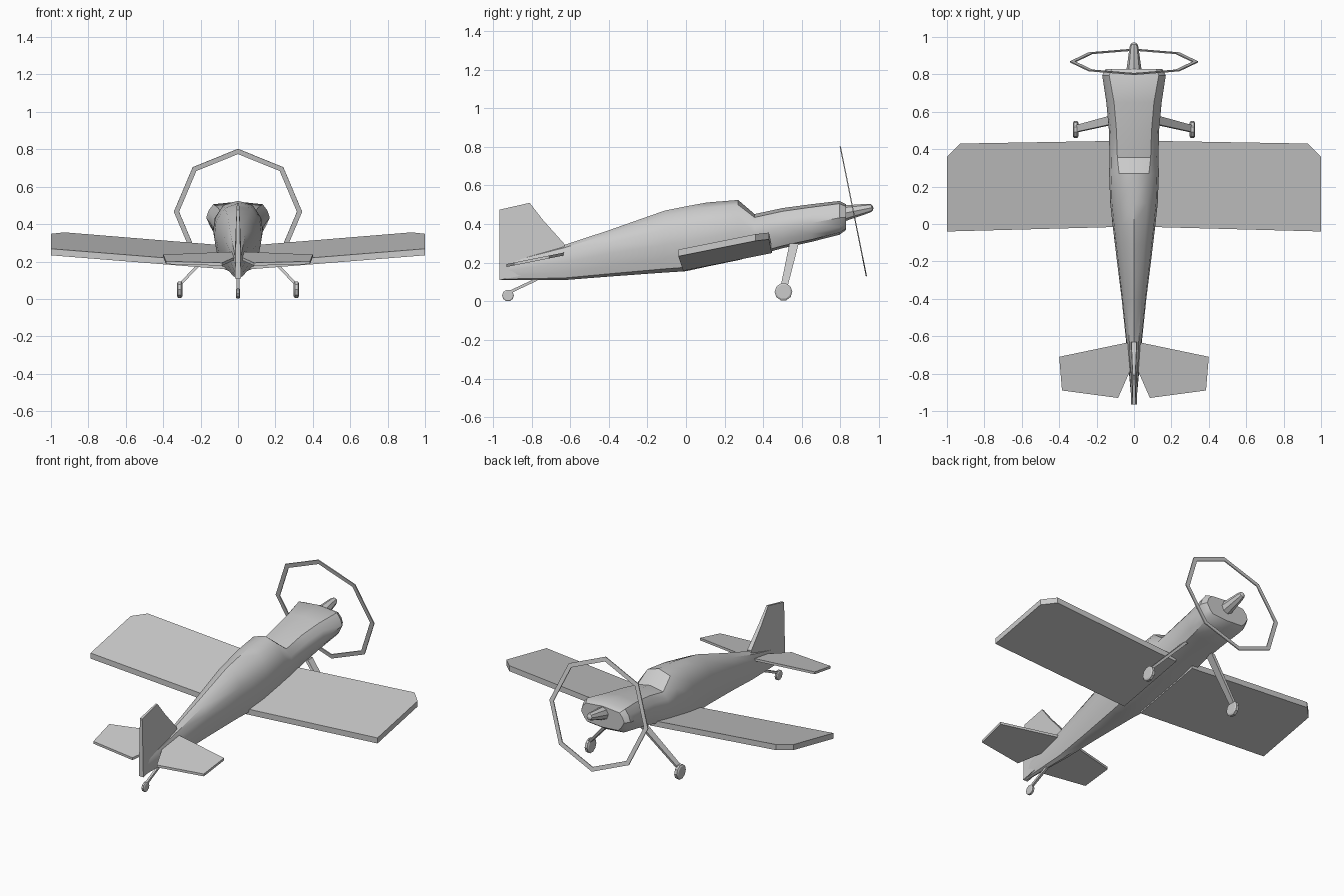
import bpy, bmesh
from math import cos, sin, pi, radians
from mathutils import Vector, Matrix

if "Cube" in bpy.data.objects:
    bpy.data.objects.remove(bpy.data.objects["Cube"])

PITCH = radians(11.4)


def finish(name, bm, smooth=None):
    bmesh.ops.recalc_face_normals(bm, faces=bm.faces)
    me = bpy.data.meshes.new(name)
    bm.to_mesh(me)
    bm.free()
    ob = bpy.data.objects.new(name, me)
    bpy.context.collection.objects.link(ob)
    if smooth:
        bpy.ops.object.select_all(action='DESELECT')
        ob.select_set(True)
        bpy.context.view_layer.objects.active = ob
        bpy.ops.object.shade_smooth_by_angle(angle=radians(smooth))
    return ob


def mirror(ob):
    mod = ob.modifiers.new("mirror", 'MIRROR')
    mod.use_axis = (True, False, False)
    return ob


def loft(name, rings, smooth=None):
    """Skin a list of equally long rings and cap both ends."""
    bm = bmesh.new()
    vs = [[bm.verts.new(p) for p in r] for r in rings]
    n = len(vs[0])
    for a, b in zip(vs, vs[1:]):
        for i in range(n):
            j = (i + 1) % n
            bm.faces.new((a[i], a[j], b[j], b[i]))
    bm.faces.new(vs[0])
    bm.faces.new(vs[-1])
    return finish(name, bm, smooth)


def axis_ring(y, r, n=8):
    """Ring around the tilted thrust line, y measured from the propeller centre."""
    m = Matrix.Translation((0, 0.867, 0.466)) @ Matrix.Rotation(PITCH, 4, 'X')
    return [m @ Vector((r * sin(2 * pi * i / n), y, r * cos(2 * pi * i / n))) for i in range(n)]


def wheel(name, x, y, z, r, w, n=10):
    rings = []
    for dx, s in ((-w, .8), (-w * .6, 1), (w * .6, 1), (w, .8)):
        rings.append([(x + dx, y + r * s * sin(2 * pi * (i + .5) / n),
                       z + r * s * cos(2 * pi * (i + .5) / n)) for i in range(n)])
    return loft(name, rings, 30)


def strut(name, a, b, size_a, size_b):
    """Rectangular leg between two points; sizes are half extents in x and y."""
    def ring(p, s):
        return [(p[0] + s[0] * u, p[1] + s[1] * v, p[2])
                for u, v in ((-1, -1), (1, -1), (1, 1), (-1, 1))]
    return loft(name, [ring(a, size_a), ring(b, size_b)])


# fuselage: y, bottom, top, half width, shoulder width, height of widest point, belly width
sections = [
    (-.960, .110, .200, .012, .8, .5, .8),
    (-.630, .110, .292, .042, .6, .5, .6),
    (-.400, .128, .368, .066, .6, .5, .65),
    (-.110, .149, .470, .102, .55, .45, .7),
    (.000, .156, .492, .115, .55, .45, .75),
    (.110, .180, .512, .127, .55, .45, .8),
    (.270, .213, .525, .133, .6, .48, .8),
    (.355, .235, .452, .131, .68, .55, .8),
    (.500, .275, .483, .134, .7, .52, .75),
    (.650, .308, .503, .148, .72, .5, .72),
    (.795, .345, .520, .170, .78, .5, .72),
    (.830, .370, .502, .150, .78, .5, .72),
]
rings = []
for y, zb, zt, w, tw, zm, bw in sections:
    half = [(w * tw, .92), (w * .93, .5 + zm / 2 - .03), (w, zm), (w * (1 + bw) / 2, .22), (w * bw, .06)]
    pts = [(0, 1)] + half + [(0, 0)] + [(-x, f) for x, f in reversed(half)]
    rings.append([(x, y, zb + (zt - zb) * f) for x, f in pts])
loft("fuselage", rings, 38)

# wings: slab with dihedral and chamfered tips
outline = [(.06, .445), (.93, .43), (1, .36), (1, -.04), (.06, -.015)]
low = [(x, y, .152 + .085 * x + .2 * (y + .02)) for x, y in outline]
mirror(loft("wing", [low, [(x, y, z + .035) for x, y, z in low]]))

# tailplane
outline = [(.01, -.625), (.04, -.635), (.40, -.71), (.385, -.89), (.085, -.93), (.01, -.76)]
low = [(x, y, .222 + .2 * (y + .71)) for x, y in outline]
mirror(loft("tailplane", [low, [(x, y, z + .015) for x, y, z in low]]))

# fin, tapering towards its top
outline = [(-.965, .11, .016), (-.965, .475, .008), (-.81, .51, .006),
           (-.74, .42, .010), (-.63, .297, .014), (-.63, .18, .02)]
loft("tail_fin", [[(s * t, y, z) for y, z, t in outline] for s in (-1, 1)])

# propeller disc ring
rings = [axis_ring(y, r) for y, r in ((-.003, .343), (.003, .343), (.003, .315), (-.003, .315))]
bm = bmesh.new()
vs = [[bm.verts.new(p) for p in r] for r in rings]
for k in range(4):
    a, b = vs[k], vs[(k + 1) % 4]
    for i in range(8):
        j = (i + 1) % 8
        bm.faces.new((a[i], a[j], b[j], b[i]))
finish("propeller_ring", bm)

# spinner
loft("spinner", [axis_ring(y, r) for y, r in
                 ((-.06, .043), (-.02, .037), (.08, .024), (.098, .018), (.105, .006))], 40)

# main landing gear
mirror(strut("main_leg", (.10, .56, .30), (.312, .508, .075), (.012, .024), (.010, .018)))
mirror(wheel("main_wheel", .312, .505, .049, .046, .014))

# tail wheel
loft("tail_leg", [[(x, y, z + d) for x, d in ((-.007, -.008), (.007, -.008), (.007, .008), (-.007, .008))]
                  for y, z in ((-.925, .042), (-.77, .115))])
wheel("tail_wheel", 0, -.922, .030, .0305, .010)
